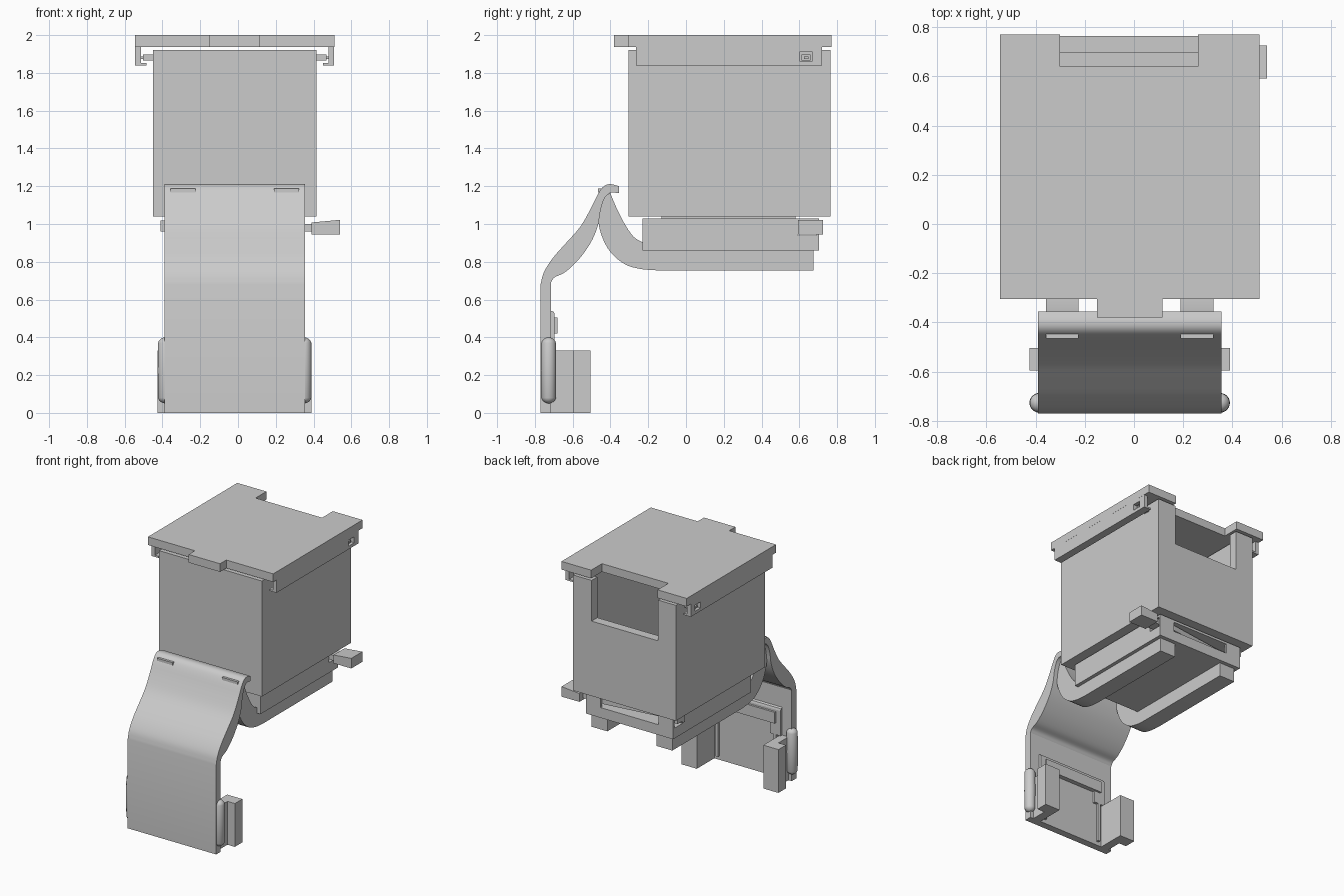
import bpy, bmesh
from mathutils import Vector

if "Cube" in bpy.data.objects:
    bpy.data.objects.remove(bpy.data.objects["Cube"])

grey = bpy.data.materials.new("plain grey")
grey.diffuse_color = (0.6, 0.6, 0.6, 1)
grey.use_nodes = True
grey.node_tree.nodes["Principled BSDF"].inputs["Base Color"].default_value = grey.diffuse_color
CX = -0.0175  # mirror plane of the paired parts


def finish(name, bm):
    bmesh.ops.recalc_face_normals(bm, faces=bm.faces)
    me = bpy.data.meshes.new(name)
    bm.to_mesh(me)
    bm.free()
    me.materials.append(grey)
    ob = bpy.data.objects.new(name, me)
    bpy.context.collection.objects.link(ob)
    return ob


def activate(ob):
    bpy.ops.object.select_all(action='DESELECT')
    ob.select_set(True)
    bpy.context.view_layer.objects.active = ob


def smooth(ob, angle=0.5):
    activate(ob)
    bpy.ops.object.shade_smooth_by_angle(angle=angle)


def prism(name, pts, lo, hi, axis):
    """Extrude a closed 2D profile along an axis (remaining axes in xyz order)."""
    bm = bmesh.new()

    def co(p, t):
        c = list(p)
        c.insert("xyz".index(axis), t)
        return c
    a = [bm.verts.new(co(p, lo)) for p in pts]
    b = [bm.verts.new(co(p, hi)) for p in pts]
    bm.faces.new(a)
    bm.faces.new(b[::-1])
    for i in range(len(pts)):
        j = (i + 1) % len(pts)
        bm.faces.new((a[i], a[j], b[j], b[i]))
    return finish(name, bm)


def box(name, x0, x1, y0, y1, z0, z1):
    return prism(name, [(x0, y0), (x1, y0), (x1, y1), (x0, y1)], z0, z1, "z")


def cut(ob, *cutters):
    for c in cutters:
        m = ob.modifiers.new("cut", 'BOOLEAN')
        m.operation, m.solver, m.object = 'DIFFERENCE', 'EXACT', c
        activate(ob)
        bpy.ops.object.modifier_apply(modifier=m.name)
        bpy.data.objects.remove(c)


def curve(pts, n=4):
    """Catmull-Rom samples through the points."""
    p = [Vector(q) for q in pts]
    p = [2 * p[0] - p[1]] + p + [2 * p[-1] - p[-2]]
    out = []
    for i in range(1, len(p) - 2):
        a, b, c, d = p[i - 1:i + 3]
        for k in range(n):
            t = k / n
            out.append(0.5 * (2 * b + (c - a) * t + (2 * a - 5 * b + 4 * c - d) * t * t
                              + (3 * b - a - 3 * c + d) * t ** 3))
    return [tuple(v) for v in out + [p[-2]]]


def side(s, a, b):
    """Range of x at distances a..b from the mirror plane."""
    return sorted((CX + s * a, CX + s * b))


# Hollow open-topped bin with a window in its back wall
container = box("bin", -0.45, 0.415, -0.305, 0.765, 1.04, 1.92)
cut(container,
    box("cavity_cutter", -0.38, 0.345, -0.235, 0.695, 1.11, 2.1),
    box("window_cutter", -0.30, 0.26, 0.6, 0.9, 1.61, 2.1))

# Lid plate with back notch and front tab
prism("lid", [(-0.545, -0.305), (-0.15, -0.305), (-0.15, -0.38), (0.115, -0.38),
              (0.115, -0.305), (0.51, -0.305), (0.51, 0.77), (0.26, 0.77),
              (0.26, 0.64), (-0.30, 0.64), (-0.30, 0.77), (-0.545, 0.77)],
      1.938, 2.0, "z")

for s, tag in ((-1, "left"), (1, "right")):
    # Lid skirt with inward lip and latch hole
    skirt = prism(tag + "_lid_skirt",
                  [(CX + s * d, z) for d, z in
                   ((0.527, 1.938), (0.527, 1.84), (0.467, 1.84), (0.467, 1.853),
                    (0.497, 1.853), (0.497, 1.938))], -0.265, 0.72, "y")
    cut(skirt, box("hole_cutter", *side(s, 0.48, 0.6), 0.602, 0.67, 1.864, 1.91))
    # Latch pin on the bin
    box(tag + "_latch_pin", *side(s, 0.43, 0.485), 0.612, 0.66, 1.865, 1.897)
    box(tag + "_latch_tip", *side(s, 0.485, 0.515), 0.625, 0.648, 1.873, 1.887)

# Spacer and tray under the bin
box("spacer", -0.34, 0.305, -0.13, 0.58, 1.02, 1.045)
tray = box("tray", -0.385, 0.35, -0.23, 0.705, 0.86, 1.03)
cut(tray,
    box("bar_slot_cutter", -0.6, 0.6, 0.592, 0.69, 0.938, 1.012),
    box("back_slot_cutter", -0.26, 0.225, 0.65, 0.8, 0.938, 1.012))

# Sliding bar with a wedge-shaped handle
prism("slide_bar", [(-0.41, 0.60), (0.39, 0.60), (0.39, 0.685), (0.2, 0.685),
                    (-0.24, 0.625), (-0.41, 0.625)], 0.96, 1.0, "z")
prism("slide_handle", [(0.39, 0.945), (0.54, 0.945), (0.54, 1.022), (0.39, 1.008)],
      0.592, 0.725, "y")
box("slide_stop", -0.41, -0.38, 0.60, 0.685, 0.975, 1.018)

# Pair of straps: rail under the tray sweeping up to the hanger
outer = curve([(-0.16, 0.755), (-0.24, 0.762), (-0.32, 0.785), (-0.39, 0.84),
               (-0.435, 0.91), (-0.462, 1.0), (-0.453, 1.08), (-0.43, 1.14), (-0.40, 1.165)])
inner = curve([(-0.395, 1.15), (-0.37, 1.09), (-0.33, 1.01), (-0.28, 0.935), (-0.225, 0.9)])
for s, tag in ((-1, "left"), (1, "right")):
    x0, x1 = side(s, 0.2075, 0.34)
    strap = prism(tag + "_strap", [(0.675, 0.755)] + outer + inner
                  + [(-0.225, 0.862), (0.675, 0.862)], x0, x1, "x")
    smooth(strap)
    box(tag + "_strap_tip", x0, x1, -0.465, -0.41, 1.168, 1.188)

# Curved front sheet
front = curve([(-0.77, 0.68), (-0.752, 0.745), (-0.705, 0.82), (-0.63, 0.905),
               (-0.56, 0.985), (-0.505, 1.08), (-0.465, 1.16), (-0.435, 1.2),
               (-0.40, 1.211), (-0.355, 1.2)])
back = curve([(-0.355, 1.163), (-0.40, 1.165), (-0.432, 1.135), (-0.453, 1.07),
              (-0.467, 0.99), (-0.505, 0.9), (-0.57, 0.81), (-0.64, 0.745),
              (-0.695, 0.718), (-0.715, 0.69)])
smooth(prism("front_sheet", [(-0.77, 0)] + front + back + [(-0.715, 0)],
             -0.39, 0.355, "x"))

# Stepped pad on the back of the sheet
pad = prism("pad_rim", [(-0.72, 0.33), (-0.695, 0.33), (-0.695, 0.52),
                        (-0.70, 0.535), (-0.72, 0.543)], -0.31, 0.275, "x")
cut(pad, box("pad_cutter", -0.22, 0.185, -0.8, -0.6, 0.2, 0.42))
box("pad_ledge", -0.27, 0.235, -0.72, -0.68, 0.42, 0.505)

for s, tag in ((-1, "left"), (1, "right")):
    # Zigzag bracket at the foot
    prism(tag + "_bracket", [(CX + s * d, y) for d, y in
                             ((0.28, -0.72), (0.28, -0.505), (0.4075, -0.505),
                              (0.4075, -0.595), (0.345, -0.595), (0.345, -0.72))],
          0, 0.33, "z")
    # Upright ridge beside the bracket
    box(tag + "_ridge", *side(s, 0.235, 0.255), -0.72, -0.695, 0.03, 0.34)
    # Rounded edge bumper
    bm = bmesh.new()
    bmesh.ops.create_uvsphere(bm, u_segments=24, v_segments=12, radius=0.04)
    for v in bm.verts:
        if abs(v.co.z) < 1e-5:
            continue
        v.co.z += 0.135 if v.co.z > 0 else -0.135
        v.co += Vector((CX + s * 0.3675, -0.727, 0.225))
    for v in bm.verts:
        if abs(v.co.z) < 1e-5:
            v.co += Vector((CX + s * 0.3675, -0.727, 0.225))
    smooth(finish(tag + "_bumper", bm), 0.7)
